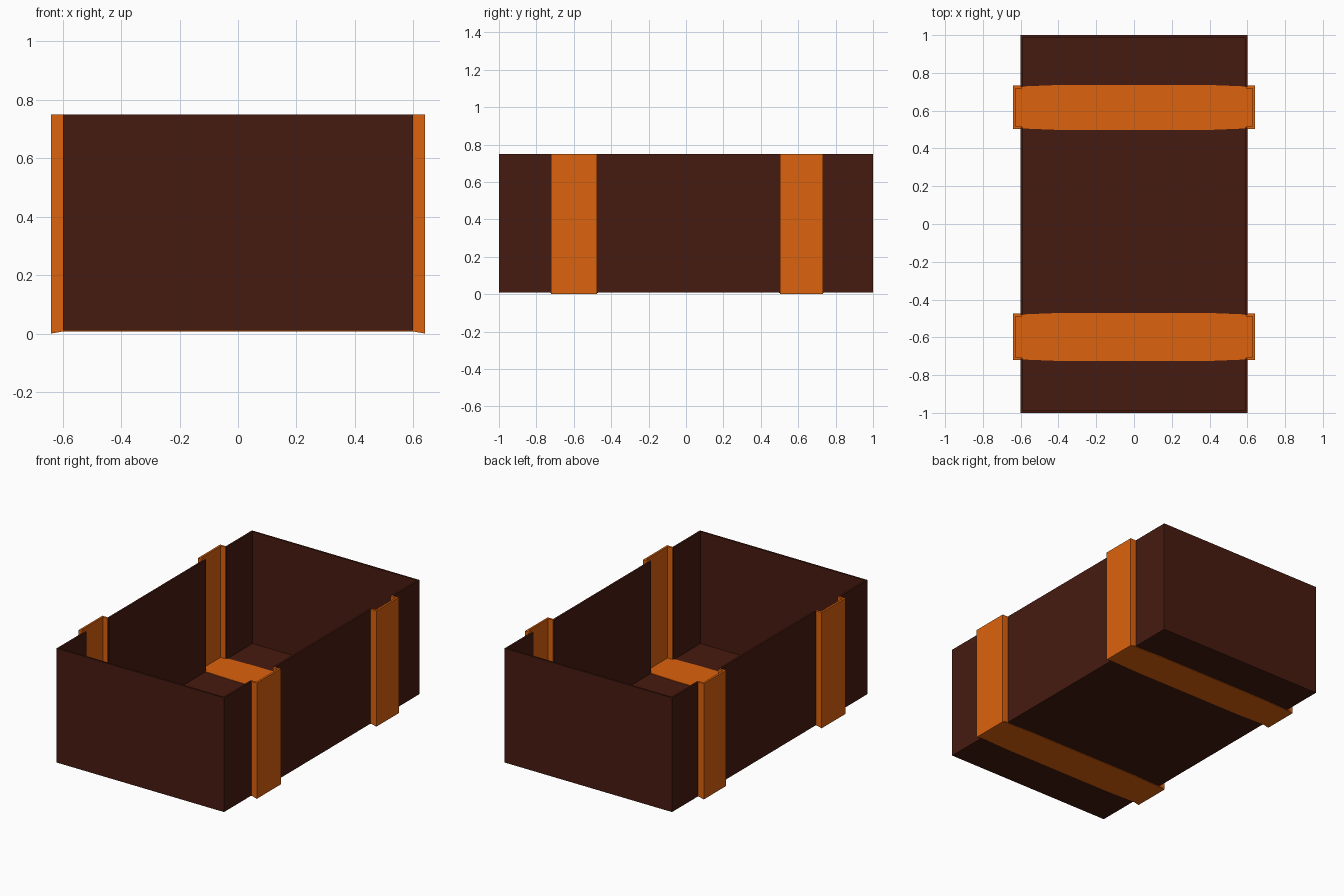
import bpy, bmesh

if "Cube" in bpy.data.objects:
    bpy.data.objects.remove(bpy.data.objects["Cube"])


def material(name, rgb):
    m = bpy.data.materials.new(name)
    m.diffuse_color = (*rgb, 1)
    m.use_nodes = True
    m.node_tree.nodes["Principled BSDF"].inputs["Base Color"].default_value = m.diffuse_color
    return m


WOOD = material("dark_wood", (0.062, 0.011, 0.005))
BAND = material("orange_band", (0.72, 0.122, 0.004))


def finish(bm, name, mat):
    bmesh.ops.recalc_face_normals(bm, faces=bm.faces)
    me = bpy.data.meshes.new(name)
    bm.to_mesh(me)
    bm.free()
    me.materials.append(mat)
    ob = bpy.data.objects.new(name, me)
    bpy.context.collection.objects.link(ob)
    return ob


def add_box(bm, x, y, z):
    verts = bmesh.ops.create_cube(bm, size=1)["verts"]
    for v in verts:
        for i, (lo, hi) in enumerate((x, y, z)):
            v.co[i] = lo + (v.co[i] + 0.5) * (hi - lo)


def box(name, x, y, z, mat):
    bm = bmesh.new()
    add_box(bm, x, y, z)
    finish(bm, name, mat)


TOP, BASE, T = 0.75, 0.01, 0.012
STRAPS = {"front": (-0.598, 0.125), "back": (0.617, 0.117)}  # centre y, half width

# Floor and end walls
box("floor", (-0.6, 0.6), (-1, 1), (BASE, BASE + 0.015), WOOD)
box("front_wall", (-0.6, 0.6), (-1, -1 + T), (BASE, TOP), WOOD)
box("back_wall", (-0.6, 0.6), (1 - T, 1), (BASE, TOP), WOOD)

# Side walls, open where the straps pass
(fc, fw), (bc, bw) = STRAPS["front"], STRAPS["back"]
spans = [(-1, fc - fw + 0.01), (fc + fw - 0.01, bc - bw + 0.01), (bc + bw - 0.01, 1)]
for side, s in (("left", -1), ("right", 1)):
    bm = bmesh.new()
    for span in spans:
        add_box(bm, sorted((s * 0.6, s * (0.6 - T))), span, (BASE, TOP))
    finish(bm, side + "_wall", WOOD)

# U-shaped straps: half outline as (x, outer z, inner z, half-width change)
HALF = [(0.4, 0.007, 0.028, 0.002), (0.6, 0.007, 0.028, -0.006)]
for name, (cy, hw) in STRAPS.items():
    bm = bmesh.new()
    stations = [((-x, zo), (-x, zi), d) for x, zo, zi, d in reversed(HALF)]
    stations += [((x, zo), (x, zi), d) for x, zo, zi, d in HALF]
    stations = ([((-0.64, TOP), (-0.627, TOP), -0.002), ((-0.64, 0), (-0.627, 0.028), -0.002)]
                + stations
                + [((0.64, 0), (0.627, 0.028), -0.002), ((0.64, TOP), (0.627, TOP), -0.002)])
    rings = []
    for (xo, zo), (xi, zi), d in stations:
        w = hw + d
        rings.append([bm.verts.new(p) for p in (
            (xo, cy - w, zo), (xo, cy + w, zo), (xi, cy + w, zi), (xi, cy - w, zi))])
    for a, b in zip(rings, rings[1:]):
        for i in range(4):
            j = (i + 1) % 4
            bm.faces.new((a[i], a[j], b[j], b[i]))
    bm.faces.new(rings[0])
    bm.faces.new(rings[-1])
    # Flanges joining the uprights to the walls
    w = hw - 0.002
    for s in (-1, 1):
        for y in ((cy - w, cy - w + 0.014), (cy + w - 0.014, cy + w)):
            add_box(bm, sorted((s * 0.592, s * 0.6395)), y, (0.008, TOP))
    finish(bm, name + "_strap", BAND)
